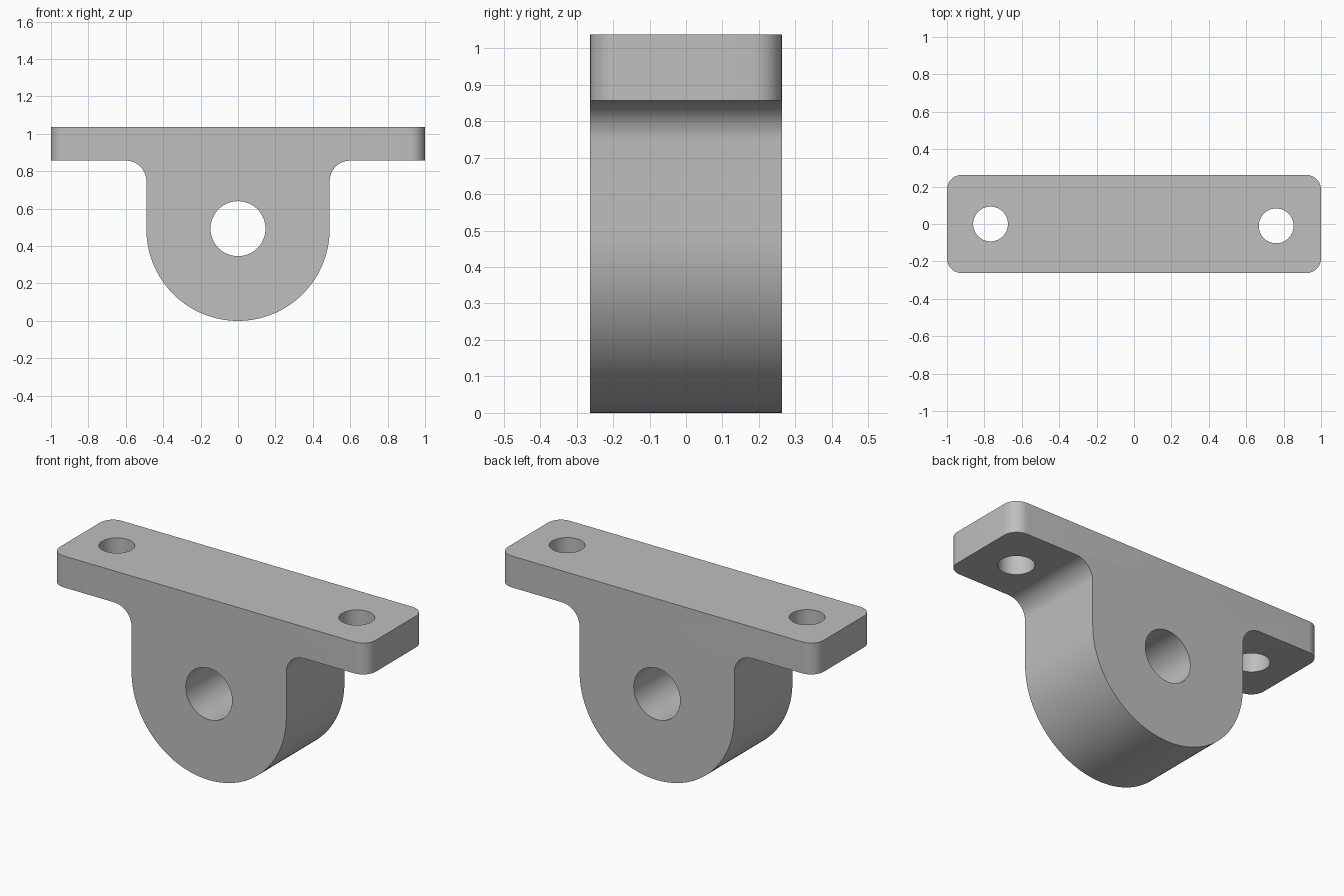
import bpy, bmesh
from math import sin, cos, pi, radians
from mathutils import Vector

default = bpy.data.objects.get("Cube")
if default:
    bpy.data.objects.remove(default, do_unlink=True)

HALF_DEPTH = 0.263
TOP, UNDERSIDE = 1.037, 0.857
LUG_R = 0.49
FILLET = 0.11
CORNER = 0.08

# Single plain grey finish
grey = bpy.data.materials.new("plain grey")
grey.use_nodes = True
colour = (0.52, 0.52, 0.52, 1)
grey.diffuse_color = colour
grey.node_tree.nodes["Principled BSDF"].inputs["Base Color"].default_value = colour


def arc(cx, cz, r, start, end, steps):
    angles = [radians(start + (end - start) * i / steps) for i in range(steps + 1)]
    return [(cx + r * cos(a), cz + r * sin(a)) for a in angles]


# Right half of the outline, from the lug bottom up to the flange top
half = arc(0, LUG_R, LUG_R, -90, 0, 32)
half += arc(LUG_R + FILLET, UNDERSIDE - FILLET, FILLET, 180, 90, 12)
half += [(1, UNDERSIDE), (1, TOP)]
outline = half + [(-x, z) for x, z in reversed(half[1:])]

# Bracket body: extruded outline with rounded flange corners
bm = bmesh.new()
face = bm.faces.new([bm.verts.new((x, -HALF_DEPTH, z)) for x, z in outline])
extruded = bmesh.ops.extrude_face_region(bm, geom=[face])["geom"]
bmesh.ops.translate(bm, vec=(0, 2 * HALF_DEPTH, 0),
                    verts=[v for v in extruded if isinstance(v, bmesh.types.BMVert)])
corners = [e for e in bm.edges if all(abs(v.co.x) > 0.99 for v in e.verts)
           and abs(e.verts[0].co.z - e.verts[1].co.z) > 0.1]
bmesh.ops.bevel(bm, geom=corners, offset=CORNER, segments=10, profile=0.5,
                affect='EDGES')
bmesh.ops.recalc_face_normals(bm, faces=bm.faces)
mesh = bpy.data.meshes.new("mounting_bracket")
bm.to_mesh(mesh)
bm.free()
mesh.materials.append(grey)
bracket = bpy.data.objects.new("mounting_bracket", mesh)
bpy.context.collection.objects.link(bracket)


def drill(name, radius, location, length, rotation=(0, 0, 0)):
    """Cut a round through-hole in the bracket."""
    bpy.ops.mesh.primitive_cylinder_add(vertices=64, radius=radius, depth=length,
                                        location=location, rotation=rotation)
    cutter = bpy.context.object
    cutter.name = name
    cutter.hide_render = True
    cutter.data.materials.append(grey)
    bpy.ops.object.select_all(action='DESELECT')
    bpy.context.view_layer.objects.active = bracket
    bracket.select_set(True)
    cut = bracket.modifiers.new(name, 'BOOLEAN')
    cut.operation = 'DIFFERENCE'
    cut.solver = 'EXACT'
    cut.object = cutter
    bpy.ops.object.modifier_apply(modifier=cut.name)
    bpy.data.objects.remove(cutter, do_unlink=True)


# Pivot bore through the lug, bolt holes through the flange
drill("pivot_bore", 0.147, (0, 0, 0.493), 1, (pi / 2, 0, 0))
drill("right_bolt_hole", 0.093, (-0.767, 0, 0.95), 0.6)
drill("left_bolt_hole", 0.093, (0.76, -0.01, 0.95), 0.6)

bpy.ops.object.shade_smooth_by_angle(angle=radians(30))
